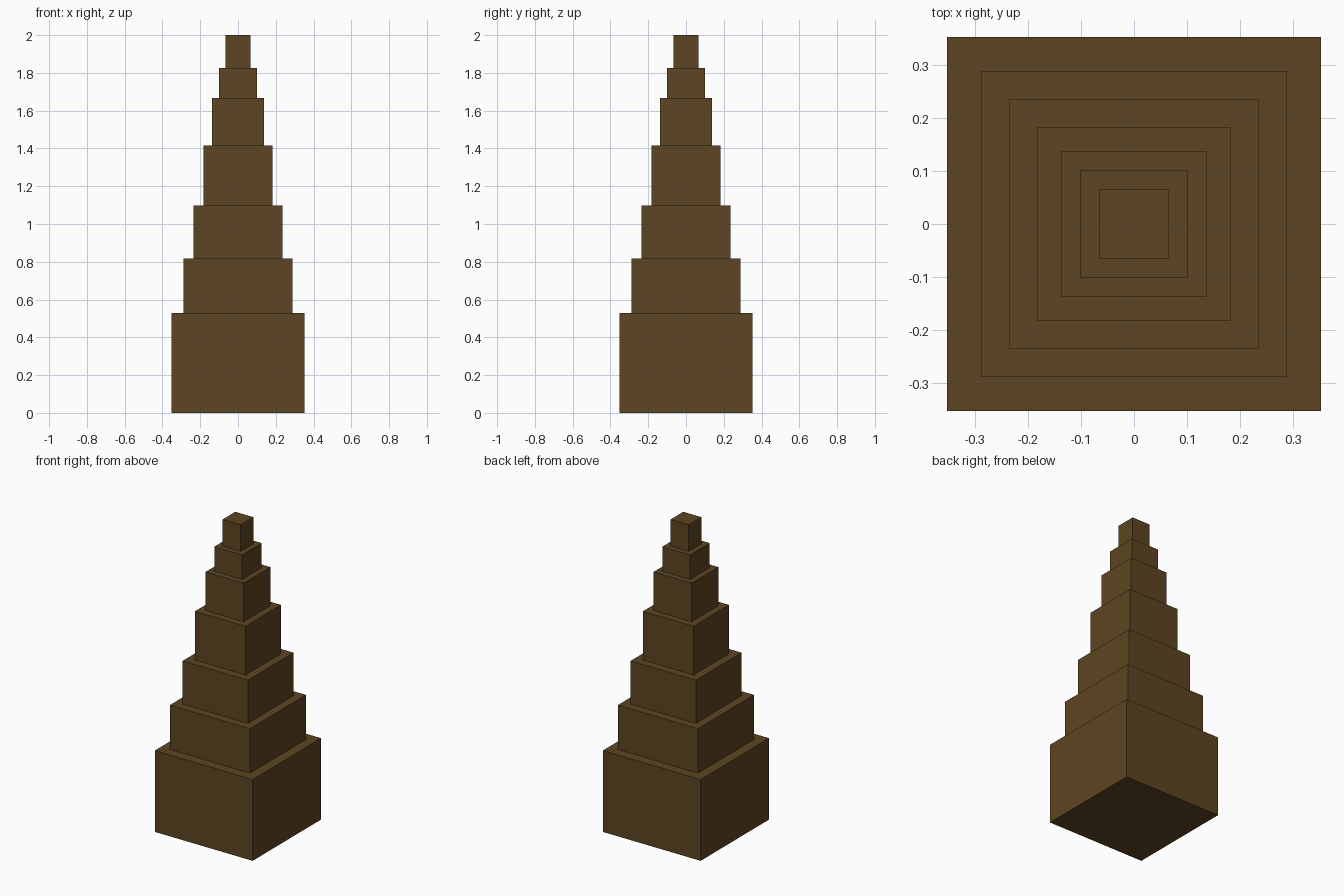
import bpy, bmesh

if "Cube" in bpy.data.objects:
    bpy.data.objects.remove(bpy.data.objects["Cube"])

# (half width, top height) of each square tier, bottom to top
TIERS = [(0.352, 0.529), (0.288, 0.818), (0.2345, 1.099), (0.182, 1.416),
         (0.137, 1.667), (0.1005, 1.827), (0.065, 2.0)]

brown = bpy.data.materials.new("dark brown")
brown.diffuse_color = (0.109, 0.060, 0.016, 1.0)
brown.use_nodes = True
brown.node_tree.nodes["Principled BSDF"].inputs["Base Color"].default_value = brown.diffuse_color


def square_ring(bm, h, z):
    return [bm.verts.new((x * h, y * h, z)) for x, y in ((-1, -1), (1, -1), (1, 1), (-1, 1))]


# Stepped tower: one closed skin over a bottom and top ring per tier
bm = bmesh.new()
rings, base = [], 0.0
for half, top in TIERS:
    rings += [square_ring(bm, half, base), square_ring(bm, half, top)]
    base = top

# Walls and ledges between neighbouring rings
for a, b in zip(rings, rings[1:]):
    for i in range(4):
        j = (i + 1) % 4
        bm.faces.new((a[i], a[j], b[j], b[i]))

# Underside and top cap
bm.faces.new(rings[0][::-1])
bm.faces.new(rings[-1])
bmesh.ops.recalc_face_normals(bm, faces=bm.faces)

mesh = bpy.data.meshes.new("stepped_tower")
bm.to_mesh(mesh)
bm.free()
mesh.materials.append(brown)
tower = bpy.data.objects.new("stepped_tower", mesh)
bpy.context.collection.objects.link(tower)
